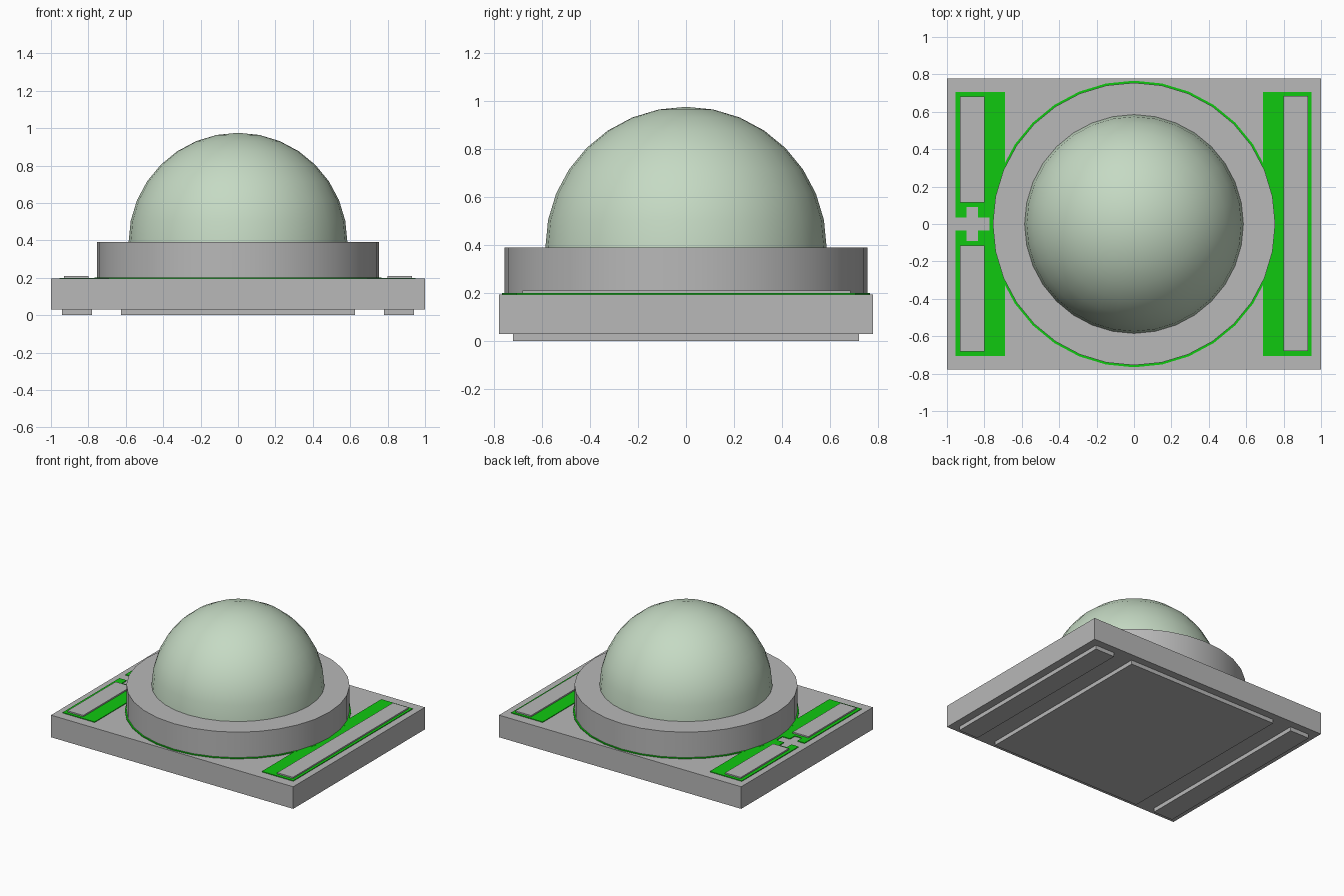
import bpy, bmesh, math

cube = bpy.data.objects.get("Cube")
if cube:
    bpy.data.objects.remove(cube, do_unlink=True)

SIDES = 32


def material(name, rgb):
    m = bpy.data.materials.new(name)
    m.diffuse_color = (*rgb, 1)
    m.use_nodes = True
    m.node_tree.nodes["Principled BSDF"].inputs["Base Color"].default_value = (*rgb, 1)
    return m


grey = material("grey", (0.48, 0.48, 0.48))
green = material("bright green", (0.005, 0.58, 0.005))
lens_green = material("pale green", (0.56, 0.70, 0.55))


def finish(bm, name, mat, smooth=False):
    bmesh.ops.recalc_face_normals(bm, faces=bm.faces)
    me = bpy.data.meshes.new(name)
    bm.to_mesh(me)
    bm.free()
    me.materials.append(mat)
    ob = bpy.data.objects.new(name, me)
    bpy.context.collection.objects.link(ob)
    if smooth:
        bpy.ops.object.select_all(action='DESELECT')
        ob.select_set(True)
        bpy.context.view_layer.objects.active = ob
        bpy.ops.object.shade_smooth_by_angle(angle=math.radians(35))
    return ob


def prism(name, outline, z0, z1, mat):
    """Extrude a flat outline from z0 up to z1."""
    bm = bmesh.new()
    face = bm.faces.new([bm.verts.new((x, y, z0)) for x, y in outline])
    top = bmesh.ops.extrude_face_region(bm, geom=[face])["geom"]
    bmesh.ops.translate(bm, vec=(0, 0, z1 - z0),
                        verts=[g for g in top if isinstance(g, bmesh.types.BMVert)])
    return finish(bm, name, mat)


def box(name, x0, x1, y0, y1, z0, z1, mat):
    return prism(name, [(x0, y0), (x1, y0), (x1, y1), (x0, y1)], z0, z1, mat)


def lathe(name, profile, mat):
    """Revolve a radius/height profile about the vertical axis."""
    bm = bmesh.new()
    vs = [bm.verts.new((r, 0, z)) for r, z in profile]
    es = [bm.edges.new(p) for p in zip(vs, vs[1:])]
    bmesh.ops.spin(bm, geom=vs + es, cent=(0, 0, 0), axis=(0, 0, 1),
                   angle=2 * math.pi, steps=SIDES, use_duplicate=False)
    bmesh.ops.remove_doubles(bm, verts=bm.verts, dist=1e-4)
    return finish(bm, name, mat, smooth=True)


# Substrate board
box("board", -1, 1, -0.777, 0.777, 0.03, 0.195, grey)

# Contact pads underneath
box("bottom_thermal_pad", -0.625, 0.625, -0.72, 0.72, 0, 0.03, grey)
for side, s in (("left", 1), ("right", -1)):
    a, b = sorted((s * 0.78, s * 0.94))
    box(f"bottom_{side}_pad", a, b, -0.72, 0.72, 0, 0.03, grey)

# Green layers on the board; the right one has a plus-shaped opening
box("left_green_layer", 0.69, 0.95, -0.705, 0.705, 0.193, 0.200, green)
half = [(-0.69, 0.705), (-0.955, 0.705), (-0.955, 0.035), (-0.895, 0.035),
        (-0.895, 0.09), (-0.835, 0.09), (-0.835, 0.035), (-0.772, 0.035)]
prism("right_green_layer", half + [(x, -y) for x, y in reversed(half)],
      0.193, 0.200, green)
lathe("green_disc", [(0, 0.193), (0.766, 0.193), (0.766, 0.2005), (0, 0.2005)], green)

# Raised top pads
box("left_top_pad", 0.80, 0.93, -0.68, 0.685, 0.195, 0.21, grey)
for end, s in (("back", 1), ("front", -1)):
    a, b = sorted((s * 0.115, s * 0.682))
    box(f"right_top_pad_{end}", -0.93, -0.80, a, b, 0.195, 0.21, grey)

# Round collar and domed lens
lathe("collar", [(0, 0.2), (0.755, 0.2), (0.755, 0.39), (0, 0.39)], grey)
dome = [(0.585 * math.cos(t), 0.39 + 0.585 * math.sin(t))
        for t in (i * math.pi / 16 for i in range(9))]
lathe("lens_dome", dome, lens_green)
